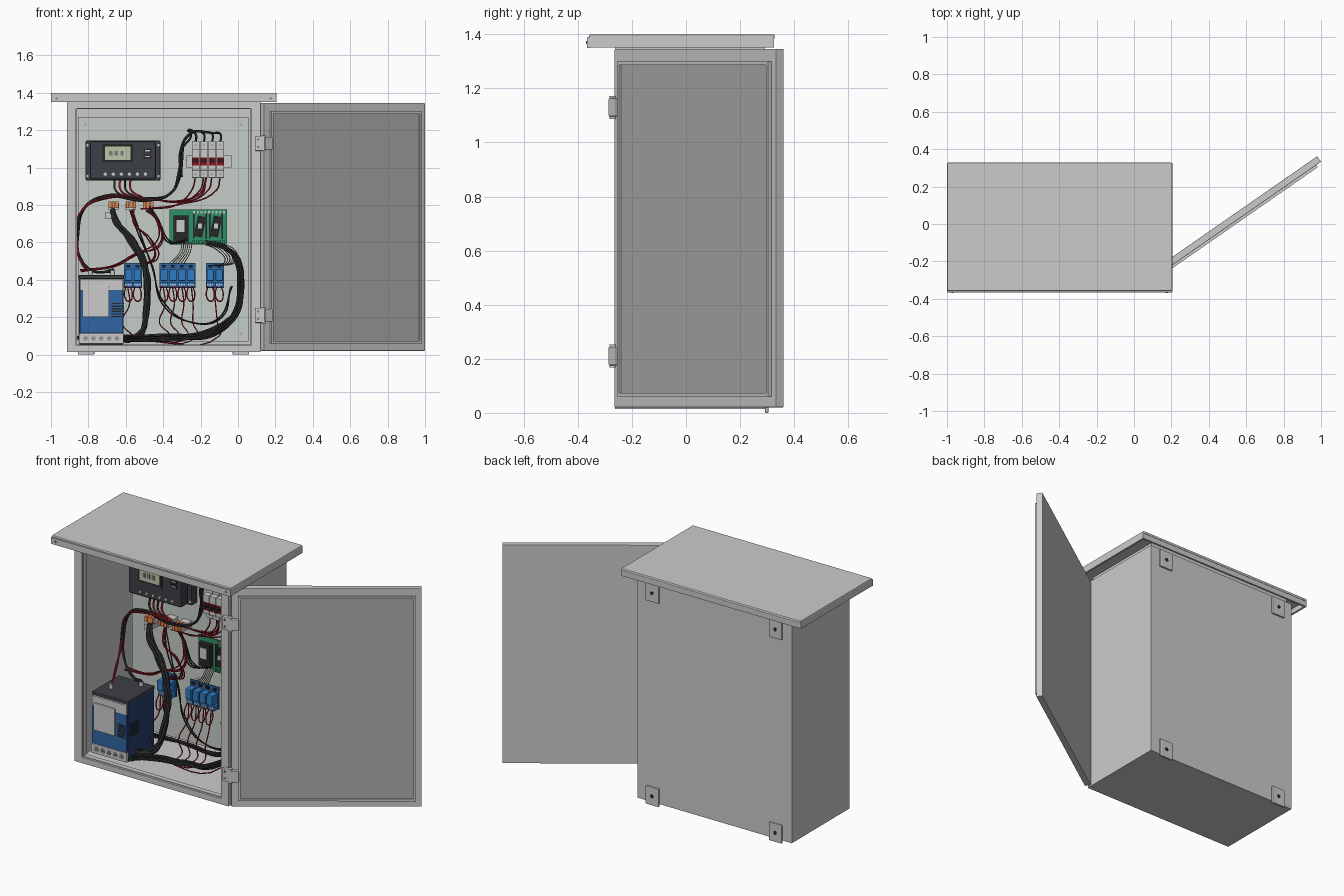
import bpy, bmesh, random
from math import radians, pi
from mathutils import Matrix, Vector

if "Cube" in bpy.data.objects:
    bpy.data.objects.remove(bpy.data.objects["Cube"])

random.seed(4)
COLORS = dict(black=(.02, .02, .02), navy=(.02, .05, .16), blue=(.03, .13, .36), relay=(.03, .2, .55),
              red=(.3, .01, .02), orange=(.85, .25, .08), green=(.03, .28, .13), white=(.8, .82, .8),
              silver=(.55, .58, .58), dark=(.045, .05, .06), screen=(.5, .56, .38), plate=(.56, .61, .57),
              seal=(.2, .2, .2), metal=(.42, .42, .42), brown=(.3, .2, .1))
MATS = {}
for key, c in COLORS.items():
    MATS[key] = bpy.data.materials.new(key)
    MATS[key].diffuse_color = (*c, 1)


def finish(name, bm, mat):
    me = bpy.data.meshes.new(name)
    bm.to_mesh(me)
    bm.free()
    ob = bpy.data.objects.new(name, me)
    bpy.context.collection.objects.link(ob)
    if mat:
        me.materials.append(MATS[mat])
    return ob


def box(name, x0, x1, y0, y1, z0, z1, mat=None, bevel=0):
    bm = bmesh.new()
    bmesh.ops.create_cube(bm, size=1)
    for v in bm.verts:
        v.co = Vector(((x0 + x1) / 2 + v.co.x * (x1 - x0), (y0 + y1) / 2 + v.co.y * (y1 - y0),
                       (z0 + z1) / 2 + v.co.z * (z1 - z0)))
    ob = finish(name, bm, mat)
    if bevel:
        m = ob.modifiers.new("bevel", 'BEVEL')
        m.width, m.segments = bevel, 2
    return ob


def disc(name, x, y, z, r, depth, mat=None, axis='Y', n=16):
    bm = bmesh.new()
    rot = Matrix.Rotation(pi / 2, 4, 'X') if axis == 'Y' else Matrix()
    bmesh.ops.create_cone(bm, cap_ends=True, segments=n, radius1=r, radius2=r, depth=depth,
                          matrix=Matrix.Translation((x, y, z)) @ rot)
    return finish(name, bm, mat)


def frame(name, x0, x1, y0, y1, z0, z1, w, h, mat=None):
    """Rectangular ring standing in the xz plane."""
    return [box(name + "_left", x0, x0 + w, y0, y1, z0, z1, mat),
            box(name + "_right", x1 - w, x1, y0, y1, z0, z1, mat),
            box(name + "_bottom", x0 + w, x1 - w, y0, y1, z0, z0 + h, mat),
            box(name + "_top", x0 + w, x1 - w, y0, y1, z1 - h, z1, mat)]


def wire(name, pts, mat, r=.005, n=1, spread=0.0):
    """Smooth round wires through the points; n > 1 gives a loose bundle."""
    cu = bpy.data.curves.new(name, 'CURVE')
    cu.dimensions = '3D'
    cu.bevel_depth, cu.bevel_resolution, cu.resolution_u = r, 1, 7
    cu.use_fill_caps = True
    for _ in range(n):
        sp = cu.splines.new('BEZIER')
        sp.bezier_points.add(len(pts) - 1)
        for bp, p in zip(sp.bezier_points, pts):
            bp.co = [c + random.uniform(-spread, spread) for c in p]
            bp.handle_left_type = bp.handle_right_type = 'AUTO'
    tmp = bpy.data.objects.new(name + "_path", cu)
    me = bpy.data.meshes.new_from_object(tmp)
    bpy.data.objects.remove(tmp)
    me.materials.clear()
    me.materials.append(MATS[mat])
    me.name = name
    bpy.context.collection.objects.link(bpy.data.objects.new(name, me))


# cabinet shell
X0, X1, YF, YB, ZB, ZT, T = -.915, .12, -.26, .292, .015, 1.352, .012
box("left_wall", X0, X0 + T, YF, YB, ZB, ZT)
box("right_wall", X1 - T, X1, YF, YB, ZB, ZT)
box("back_wall", X0 + T, X1 - T, YB - T, YB, ZB, ZT)
box("cabinet_floor", X0 + T, X1 - T, YF, YB - T, ZB, ZB + T)
box("cabinet_ceiling", X0 + T, X1 - T, YF, YB - T, ZT - T, ZT)
frame("front_lip", X0, X1, YF - .003, YF + .015, ZB, ZT, .05, .035)
frame("inner_lip", X0 + .045, X1 - .045, YF + .01, YF + .04, ZB + .03, ZT - .03, .008, .008)
# hollow rain roof
box("roof_top", -1, .205, -.358, .328, 1.383, 1.4, bevel=.006)
for s, a, b in (("left", -1, -.988), ("right", .193, .205)):
    box("roof_skirt_" + s, a, b, -.362, .325, 1.352, 1.39)
box("roof_skirt_front", -1, .205, -.366, -.352, 1.35, 1.388)
box("roof_skirt_back", -.988, .193, .313, .325, 1.352, 1.39)
box("roof_riser", X0 + .02, X1 - .02, YF + .02, YB - .02, ZT, 1.385)
for x in (-.97, .175):
    disc("roof_screw", x, -.367, 1.37, .006, .006, 'seal')
# wall mounting tabs
for x in (-.812, .015):
    for z in (0, 1.235):
        box("mounting_tab", x - .044, x + .044, YB, .305, z, z + .11, bevel=.004)
        disc("mounting_hole", x, .305, z + .055, .011, .004, 'black')
# component plate on standoffs
PY = .205
box("component_plate", -.855, .055, PY, PY + .01, .07, 1.27, 'plate')
for x in (-.815, .015):
    for z in (.11, 1.23):
        disc("plate_screw", x, PY - .003, z, .008, .008, 'metal')
        disc("plate_standoff", x, (PY + .01 + YB - T) / 2, z, .012, YB - T - PY - .01)

# open door, built flat along +x from the hinge and then swung
W = 1.047
door = [box("door_panel", 0, W, 0, .036, .02, 1.346, bevel=.003)]
door += frame("door_seal", .038, W - .03, -.014, 0, .06, 1.3, .013, .013)
door.append(box("door_inner_sheet", .051, W - .043, -.005, 0, .073, 1.287, 'metal'))
for z in (.21, 1.13):
    door.append(box("hinge_door_leaf", -.008, .042, -.022, 0, z - .034, z + .034, bevel=.004))
for ob in door:
    ob.location = (.14, -.265, 0)
    ob.rotation_euler.z = radians(34.8)
for z in (.21, 1.13):
    box("hinge_body_leaf", .09, .143, -.282, YF, z - .04, z + .04, bevel=.005)
    disc("hinge_pin", .138, -.27, z, .012, .085, axis='Z')
    for dz in (-.02, .02):
        disc("hinge_screw", .108, -.283, z + dz, .006, .004, 'seal')

# charge controller
box("controller_base", -.815, -.415, .15, PY, .93, 1.145, 'dark', .008)
box("controller_body", -.792, -.438, .08, .15, .937, 1.14, 'dark', .01)
box("controller_bezel", -.725, -.562, .074, .082, 1.03, 1.125, 'black')
box("controller_screen", -.712, -.575, .07, .076, 1.042, 1.113, 'screen')
for x in (-.68, -.65, -.62):
    box("screen_segment", x - .009, x + .009, .068, .071, 1.065, 1.09, 'seal')
for z in (1.06, 1.09):
    box("controller_port", -.505, -.462, .074, .082, z - .01, z + .011, 'black')
    box("port_contact", -.498, -.47, .071, .075, z - .003, z + .003, 'silver')
for i in range(6):
    disc("controller_button", -.71 + .043 * i, .078, .965, .009, .01, 'silver', n=12)
for x in (-.805, -.425):
    for z in (.955, 1.12):
        disc("controller_screw", x, .149, z, .007, .006, 'silver', n=12)

# circuit breakers on a rail
box("breaker_rail", -.275, -.035, .15, .165, 1.0, 1.065, 'silver')
box("rail_spacer", -.25, -.06, .165, PY, 1.015, 1.05, 'silver')
for i in range(4):
    x = -.247 + .044 * i
    box("breaker_body", x, x + .041, .05, .15, .945, 1.14, 'white', .003)
    box("breaker_nose", x, x + .041, .015, .05, .985, 1.1, 'white', .003)
    box("breaker_band", x + .001, x + .04, .009, .016, 1.01, 1.055, 'red')
    box("breaker_lever", x + .009, x + .032, -.015, .012, 1.028, 1.048, 'black')
    for z in (.965, 1.12):
        disc("breaker_screw", x + .02, .049, z, .008, .004, 'metal', n=12)

# lever splice connectors
for x in (-.665, -.573, -.48):
    box("splice_body", x - .028, x + .028, .11, PY, .775, .81, 'silver')
    for i in (-1, 0, 1):
        box("splice_lever", x + i * .019 - .008, x + i * .019 + .008, .092, .15, .785, .818, 'orange')
box("splice_grey_block", -.71, -.67, .11, PY, .725, .76, 'white')

# control board
box("circuit_board", -.365, -.06, .14, .148, .59, .775, 'green')
for x in (-.355, -.07):
    for z in (.6, .765):
        disc("board_standoff", x, .176, z, .007, .06, 'silver')
box("radio_module", -.345, -.265, .11, .14, .605, .745, 'black', .003)
box("module_label", -.328, -.285, .106, .111, .655, .72, 'white')
for x in (-.203, -.118):
    sub = box("plug_in_board", -.022, .022, -.006, .006, -.055, .055, 'black')
    sub.location, sub.rotation_euler.y = (x, .12, .685), radians(12)
    box("plug_in_chip", x - .011, x + .011, .108, .115, .675, .7, 'silver')
    for dx in (-.034, .034):
        box("pin_header", x + dx - .004, x + dx + .004, .122, .14, .62, .755, 'dark')
for i in range(9):
    box("screw_terminal", -.245 + i * .02, -.23 + i * .02, .115, .14, .592, .61, 'green')
    box("small_part", -.24 + i * .02, -.23 + i * .02, .132, .14, .755, .768, 'silver')

# relay boards with their wire loops
for x0, n in ((-.61, 2), (-.42, 4), (-.172, 2)):
    x1 = x0 + n * .048
    box("relay_board", x0, x1, .14, .147, .355, .49, 'blue')
    for x in (x0 + .01, x1 - .01):
        disc("relay_standoff", x, .176, .47, .006, .06, 'silver')
    for i in range(n):
        x = x0 + .048 * i
        box("relay_cube", x + .005, x + .043, .085, .14, .395, .455, 'relay', .003)
        box("relay_terminal", x + .003, x + .045, .1, .14, .358, .388, 'relay')
        for k in (.01, .024, .038):
            disc("relay_screw", x + k, .1, .373, .005, .004, 'silver', n=8)
        box("relay_chip", x + .015, x + .033, .13, .14, .465, .48, 'black')
        wire("relay_loop", [(x + .01, .1, .365), (x + .004, .08, .31), (x + .028, .07, .285),
                            (x + .045, .085, .32), (x + .034, .1, .365)], 'red', .0035)

# battery power unit
bx0, bx1 = -.85, -.612
box("battery_case", bx0, bx1, -.18, .07, .055, .41, 'navy', .004)
box("battery_lid", bx0 - .002, bx1 + .002, -.185, .072, .405, .425, 'dark', .004)
box("battery_front", bx0 + .004, bx1 - .004, -.19, -.178, .058, .35, 'blue')
box("battery_upper_front", bx0 + .004, bx1 - .004, -.192, -.178, .345, .404, 'silver')
box("battery_label", -.832, -.69, -.2, -.188, .2, .365, 'white', .003)
box("battery_lower_trim", bx0, bx1, -.197, -.178, .058, .115, 'silver', .003)
for i in range(5):
    disc("battery_front_terminal", -.815 + i * .042, -.198, .087, .015, .008, 'metal')
    disc("terminal_slot", -.815 + i * .042, -.203, .087, .007, .004, 'seal', n=12)
for i in range(6):
    box("battery_front_vent", -.675, -.622, -.193, -.188, .2 + i * .014, .207 + i * .014, 'black')
    box("battery_side_vent", bx1, bx1 + .002, -.16, -.08, .2 + i * .014, .207 + i * .014, 'black')
for y in (-.09, .03):
    disc("battery_post", -.79 if y < 0 else -.67, y, .435, .012, .03, 'silver', axis='Z')

# main cables
wire("battery_cable_black", [(-.67, .03, .45), (-.76, .07, .44), (-.84, .11, .5), (-.86, .12, .66), (-.82, .12, .79),
     (-.7, .09, .85), (-.5, .08, .83), (-.36, .09, .86), (-.31, .09, .97), (-.3, .08, 1.1)], 'black', .006, 3, .008)
wire("battery_cable_red", [(-.79, -.09, .45), (-.835, .02, .49), (-.86, .11, .6), (-.84, .12, .76), (-.7, .09, .835),
     (-.5, .08, .835), (-.3, .1, .82), (-.2, .08, .86), (-.17, .06, .95)], 'red', .005, 2, .006)
for i in range(4):
    x = -.227 + .044 * i
    wire("breaker_feed", [(-.3, .1, .95), (-.31, .08, 1.08), (-.25, .05, 1.185), (x - .04, .04, 1.2 - .005 * i),
         (x, .05, 1.18), (x, .06, 1.13)], 'black', .006)
    wire("breaker_output", [(x, .06, .95), (x - .02, .07, .88), (-.33, .08, .8), (-.46 - .02 * i, .1, .78)], 'red', .004)
    wire("controller_lead", [(-.66 + i * .028, .1, .94), (-.655 + i * .028, .09, .88), (-.6 + i * .03, .09, .84)],
         'red' if i % 2 else 'black', .006)
wire("side_loop", [(-.84, .12, .45), (-.65, .08, .47), (-.55, .06, .53), (-.42, .07, .6), (-.44, .09, .72), (-.48, .12, .78)],
     'red', .004, 3, .012)
wire("thick_bundle", [(-.67, .12, .78), (-.65, .08, .71), (-.57, .06, .61), (-.505, .04, .5), (-.485, .02, .38),
     (-.49, -.02, .22), (-.52, -.06, .11), (-.6, -.1, .08)], 'black', .009, 8, .013)
wire("board_bundle", [(-.16, .12, .6), (-.07, .09, .57), (0, .07, .5), (.015, .05, .38), (-.02, 0, .22), (-.14, -.05, .11),
     (-.33, -.07, .085), (-.5, -.1, .08), (-.6, -.17, .08)], 'black', .006, 9, .014)
wire("floor_bundle", [(-.86, .1, .09), (-.6, .13, .095), (-.4, .12, .1), (-.2, .09, .11), (-.03, .05, .2)], 'black', .006, 4, .01)
wire("inner_sweep", [(-.57, .12, .78), (-.53, .09, .65), (-.46, .08, .48), (-.4, .06, .27), (-.25, .05, .17),
     (-.1, .06, .2), (-.04, .08, .36)], 'black', .004, 2, .012)
wire("module_feed", [(-.48, .12, .79), (-.42, .09, .7), (-.37, .09, .61), (-.28, .11, .61)], 'black', .004, 4, .014)
wire("splice_red_drop", [(-.57, .11, .78), (-.55, .08, .69), (-.47, .08, .62), (-.44, .09, .52), (-.52, .1, .48)], 'red', .004, 3, .014)
for i, x in enumerate((-.59, -.4, -.35, -.3, -.25, -.13)):
    wire("relay_drop", [(x, .1, .365), (x + .01, .07, .27), (x - .03 + .01 * i, .03, .17), (x + .03, -.02, .1),
         (-.55, -.08, .075)], 'red', .0035)
for i in range(6):
    wire("signal_wire", [(-.3 + i * .011, .125, .6), (-.31 + i * .011, .1, .55), (-.37 + i * .016, .115, .485)],
         'brown' if i % 2 else 'silver', .0025)
    wire("right_signal_wire", [(-.2 + i * .02, .12, .6), (-.1 + i * .018, .1, .55), (-.07 + i * .012, .09, .5),
         (-.14 + i * .01, .12, .475)], 'brown' if i % 2 else 'dark', .0025)
# smooth round parts
for ob in bpy.data.objects:
    if any(k in ob.name for k in ("screw", "standoff", "post", "pin", "button", "hole", "terminal")):
        for p in ob.data.polygons:
            p.use_smooth = len(p.vertices) == 4 and len(ob.data.polygons) > 6
        ob.data.set_sharp_from_angle(angle=radians(40))

for m in bpy.data.materials:
    if m.users and not m.is_grease_pencil:
        m.use_nodes = True
        m.node_tree.nodes["Principled BSDF"].inputs["Base Color"].default_value = m.diffuse_color
